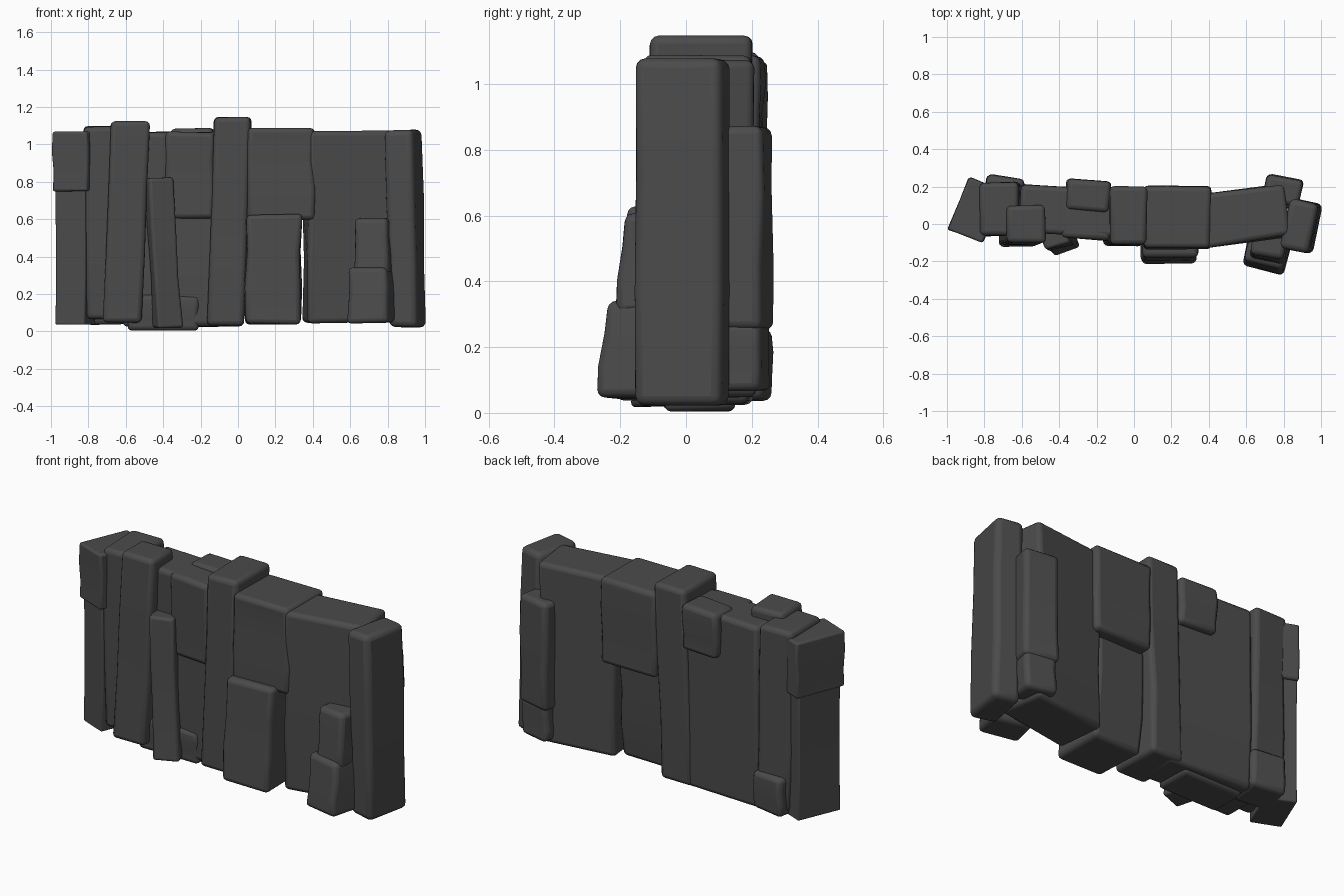
import bpy
import bmesh
import math
import random
from mathutils import Matrix, Vector

random.seed(4)

default_cube = bpy.data.objects.get("Cube")
if default_cube:
    bpy.data.objects.remove(default_cube, do_unlink=True)

# One dark stone colour
stone = bpy.data.materials.new("dark_stone")
stone.use_nodes = True
stone_colour = (0.07, 0.07, 0.07, 1)
stone.diffuse_color = stone_colour
shader = stone.node_tree.nodes["Principled BSDF"]
shader.inputs["Base Color"].default_value = stone_colour
shader.inputs["Roughness"].default_value = 0.9


def block(name, x, y, bottom, top, width, depth, turn=0, lean_x=0, lean_y=0,
          taper=1, rough=0.008, soft=0.025):
    """Weathered stone: x, y is the middle, leans move the top past the base."""
    mesh = bpy.data.meshes.new(name)
    bm = bmesh.new()
    bmesh.ops.create_cube(bm, size=1)
    # Cut a waist into the upright edges so the faces can wander
    upright = [e for e in bm.edges
               if abs(e.verts[0].co.z - e.verts[1].co.z) > 0.5]
    bmesh.ops.subdivide_edges(bm, edges=upright, cuts=2, use_grid_fill=True)
    spin = Matrix.Rotation(math.radians(turn), 3, "Z")
    for v in bm.verts:
        t = v.co.z
        waist = abs(t) < 0.4
        scale = 1 + (taper - 1) * (t + 0.5)
        p = spin @ Vector((v.co.x * width * scale, v.co.y * depth * scale, 0))
        wander = rough if waist else rough / 2
        p.x += x + lean_x * t + random.uniform(-wander, wander)
        p.y += y + lean_y * t + random.uniform(-wander, wander)
        p.z = bottom + (top - bottom) * (t + 0.5)
        if not waist:
            p.z -= math.copysign(random.uniform(0, rough), t)
        v.co = p
    bmesh.ops.recalc_face_normals(bm, faces=bm.faces)
    bm.to_mesh(mesh)
    bm.free()
    mesh.materials.append(stone)
    obj = bpy.data.objects.new(name, mesh)
    bpy.context.collection.objects.link(obj)
    bevel = obj.modifiers.new("worn_edges", "BEVEL")
    bevel.width = soft
    bevel.segments = 3
    bevel.limit_method = "ANGLE"
    bevel.angle_limit = math.radians(40)
    bpy.ops.object.select_all(action="DESELECT")
    obj.select_set(True)
    bpy.context.view_layer.objects.active = obj
    bpy.ops.object.shade_smooth_by_angle(angle=math.radians(40))
    return obj


# Right end of the wall, with its heavier capping stone
block("right_end_pillar", -0.85, 0.08, 0.035, 0.8, 0.17, 0.26, turn=-22,
      rough=0.004, soft=0.008)
block("right_end_cap", -0.845, 0.075, 0.745, 1.07, 0.2, 0.3, turn=-22,
      rough=0.006, soft=0.012)

# Pillars beside the right end
block("right_back_pillar", -0.71, 0.08, 0.06, 1.1, 0.21, 0.28, lean_x=-0.02)
block("right_back_foot", -0.7, 0.15, 0.035, 0.26, 0.2, 0.2, turn=-8)
block("right_front_pillar", -0.6, -0.01, 0.04, 1.125, 0.21, 0.2,
      lean_x=0.045, lean_y=0.02)

# Broad slab between the pillars, its base and the leaning post
block("right_wall_slab", -0.35, 0.07, 0.02, 1.07, 0.52, 0.25, turn=-3)
block("right_wall_base", -0.4, 0.04, 0, 0.2, 0.38, 0.22, rough=0.01)
block("right_wall_bulge", -0.25, 0.03, 0.6, 1.07, 0.26, 0.22, turn=-5)
block("leaning_post", -0.4, -0.08, 0.015, 0.825, 0.14, 0.11, turn=18,
      lean_x=-0.05, lean_y=0.03, soft=0.015)
block("back_top_stone", -0.245, 0.15, 0.82, 1.09, 0.23, 0.16, turn=-4)

# Tall pillar in the middle
block("middle_pillar", -0.05, 0.04, 0.025, 1.15, 0.2, 0.31, lean_x=0.04,
      lean_y=0.01)

# Stones left of the middle
block("left_upper_stone", 0.23, 0.035, 0.59, 1.09, 0.36, 0.33)
block("left_lower_stone", 0.19, -0.04, 0.035, 0.63, 0.3, 0.31, lean_y=0.04,
      rough=0.012)

# Broad slab on the left
block("left_wall_slab", 0.59, 0.045, 0.04, 1.075, 0.46, 0.28, turn=8,
      rough=0.012)

# Left end and the stones leaning against it
block("left_end_pillar", 0.895, -0.01, 0.02, 1.08, 0.155, 0.27, turn=-12,
      lean_x=-0.025, rough=0.006, soft=0.03)
block("front_buttress_base", 0.71, -0.15, 0.04, 0.345, 0.23, 0.18, turn=-14,
      lean_y=0.03, taper=0.92)
block("front_buttress_top", 0.72, -0.12, 0.3, 0.61, 0.19, 0.14, turn=-10,
      lean_y=0.03, taper=0.95)
block("back_buttress_top", 0.795, 0.18, 0.25, 0.875, 0.2, 0.14, turn=-12)
block("back_buttress_base", 0.79, 0.17, 0.065, 0.28, 0.18, 0.15, turn=-12)
